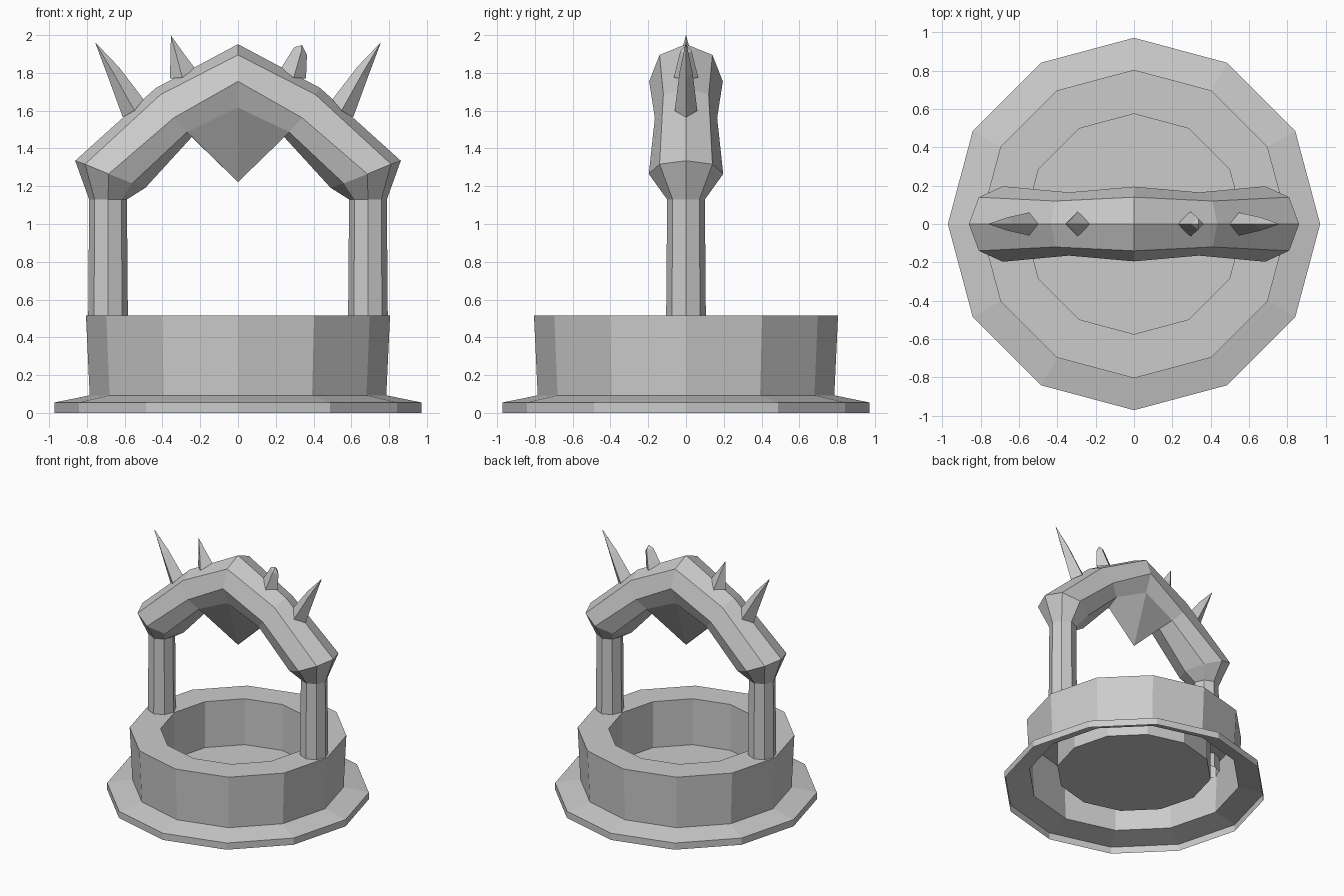
import bpy
from math import sin, cos, pi

if "Cube" in bpy.data.objects:
    bpy.data.objects.remove(bpy.data.objects["Cube"])


def loft(name, rings, cap=False):
    """Skin consecutive rings of equal length; optionally close the last one."""
    n = len(rings[0])
    verts = [p for r in rings for p in r]
    faces = []
    for k in range(len(rings) - 1):
        a, b = k * n, (k + 1) * n
        for i in range(n):
            j = (i + 1) % n
            faces.append((a + i, a + j, b + j, b + i))
    if cap:
        faces.append(tuple(range(len(verts) - n, len(verts))))
    me = bpy.data.meshes.new(name)
    me.from_pydata(verts, [], faces)
    me.update()
    ob = bpy.data.objects.new(name, me)
    bpy.context.collection.objects.link(ob)
    return ob


def circle(r, z, n, x=0.0, start=0.0):
    return [(x + r * cos(start + 2 * pi * i / n), r * sin(start + 2 * pi * i / n), z)
            for i in range(n)]


# Basin: skirt, outer wall, rim, inner wall and floor, 12 sided, hollow underneath
profile = [(0.972, 0), (0.972, 0.055), (0.785, 0.093), (0.805, 0.515), (0.575, 0.515), (0.575, 0.14)]
loft("well_basin", [circle(r, z, 12) for r, z in profile], cap=True)


# Arch: octagonal sections as half outlines (x, y, z) from outer ridge to underside
crown = [(0, 0, 1.952), (0, 0.14, 1.895), (0, 0.195, 1.755), (0, 0.14, 1.617), (0, 0, 1.222)]
haunch = [(0.435, 0, 1.72), (0.41, 0.12, 1.685), (0.34, 0.165, 1.562), (0.27, 0.12, 1.487), (0.245, 0, 1.46)]
shoulder = [(0.862, 0, 1.335), (0.81, 0.14, 1.317), (0.685, 0.197, 1.265), (0.56, 0.14, 1.215), (0.49, 0, 1.192)]


def post(r, z):
    return [(0.688 + r * cos(i * pi / 4), r * sin(i * pi / 4), z) for i in range(5)]


def section(half, side):
    front = [(side * x, -y, z) for x, y, z in half]
    back = [(side * x, y, z) for x, y, z in half[3:0:-1]]
    return front + back


side_sections = [post(0.105, 0.40), post(0.105, 0.515), post(0.10, 1.13), shoulder, haunch]
loft("post_arch", [section(h, -1) for h in side_sections] + [section(crown, 1)]
     + [section(h, 1) for h in reversed(side_sections)])


# Spikes: diamond rings given as inner, side and outer points, closing at a tip
def spike(name, side, base, middle, tip):
    def ring(inner, wide, outer):
        pts = [(inner[0], 0, inner[1]), (wide[0], -wide[1], wide[2]),
               (outer[0], 0, outer[1]), (wide[0], wide[1], wide[2])]
        return [(side * x, side * y, z) for x, y, z in pts]
    end = ring(tip, (tip[0], 0.001, tip[1]), tip)
    loft(name, [ring(*base), ring(*middle), end])


outer_base = ((0.50, 1.66), (0.548, 0.06, 1.60), (0.61, 1.565))
outer_mid = ((0.63, 1.83), (0.66, 0.035, 1.80), (0.685, 1.77))
inner_base = ((0.228, 1.825), (0.295, 0.065, 1.775), (0.36, 1.77))
for s, label in ((-1, "left"), (1, "right")):
    spike(label + "_outer_spike", s, outer_base, outer_mid, (0.757, 1.963))
spike("left_inner_spike", -1, inner_base,
      ((0.285, 1.90), (0.325, 0.03, 1.89), (0.358, 1.88)), (0.355, 1.998))
spike("right_broken_spike", 1, inner_base,
      ((0.297, 1.935), (0.335, 0.03, 1.915), (0.365, 1.895)), (0.338, 1.948))
